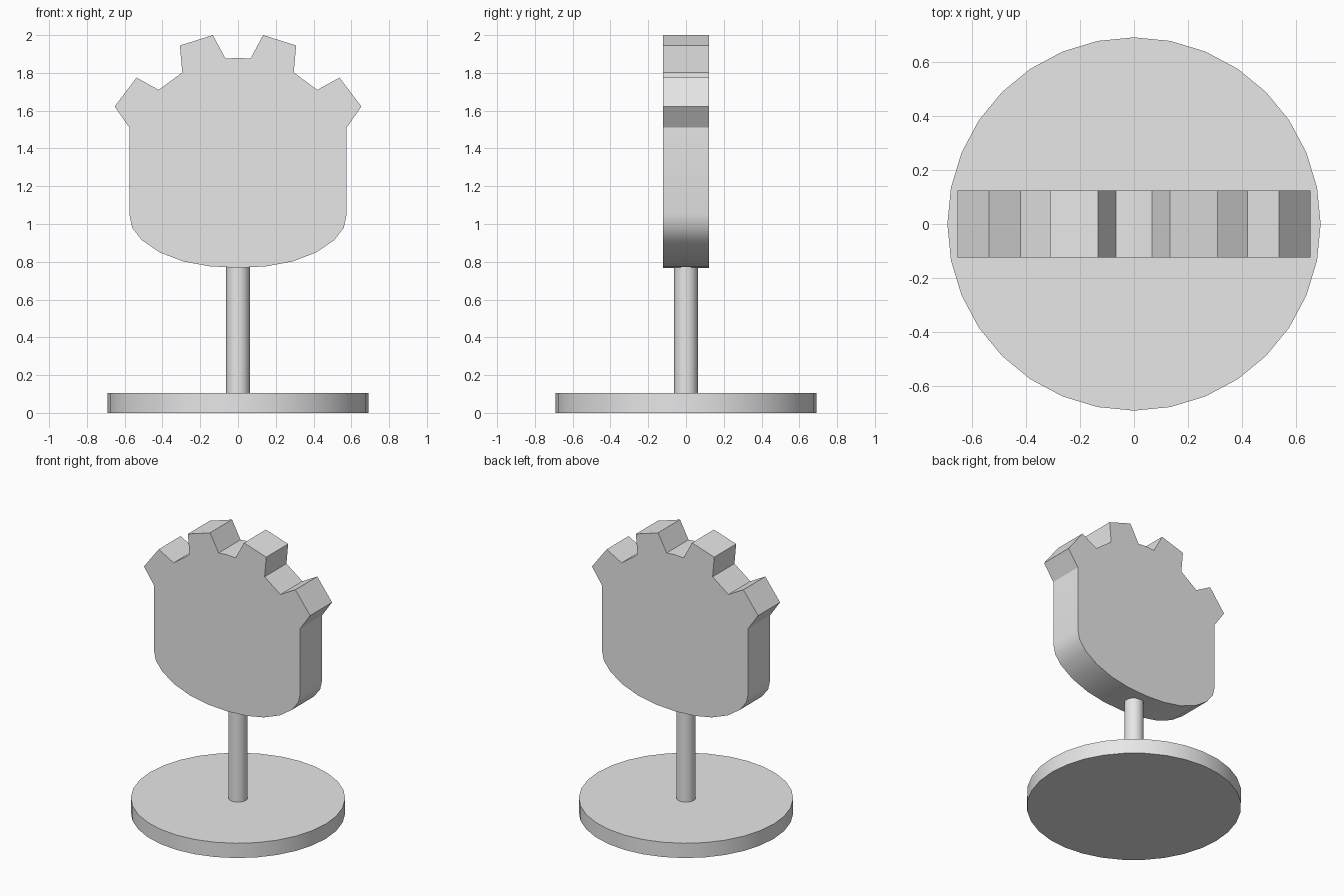
import bpy, bmesh, math

cube = bpy.data.objects.get("Cube")
if cube:
    bpy.data.objects.remove(cube, do_unlink=True)

GREY = (0.8, 0.8, 0.8, 1)
mat = bpy.data.materials.new("light grey")
mat.use_nodes = True
mat.diffuse_color = GREY
mat.node_tree.nodes["Principled BSDF"].inputs["Base Color"].default_value = GREY


def finish(obj, name):
    """Name, colour and smooth an object, keeping its sharp edges."""
    obj.name = obj.data.name = name
    obj.data.materials.append(mat)
    bpy.ops.object.select_all(action="DESELECT")
    obj.select_set(True)
    bpy.context.view_layer.objects.active = obj
    bpy.ops.object.shade_smooth_by_angle(angle=math.radians(30))


def cylinder(name, radius, z0, z1):
    bpy.ops.mesh.primitive_cylinder_add(
        vertices=32, radius=radius, depth=z1 - z0, location=(0, 0, (z0 + z1) / 2))
    finish(bpy.context.object, name)


# Round base and post
cylinder("base", 0.69, 0, 0.105)
cylinder("post", 0.0625, 0.1, 0.79)

# Notched plate: right half of the outline from bottom to top, then mirrored
half = [(0, 0.768), (0.15, 0.776), (0.29, 0.802), (0.415, 0.85), (0.51, 0.915),
        (0.56, 0.98), (0.575, 1.05), (0.575, 1.51), (0.653, 1.622),
        (0.537, 1.775), (0.42, 1.71), (0.295, 1.802), (0.308, 1.945),
        (0.133, 2.0), (0.066, 1.875), (0, 1.88)]
outline = half + [(-x, z) for x, z in reversed(half[1:-1])]

HALF_DEPTH = 0.123
bm = bmesh.new()
front = bm.faces.new([bm.verts.new((x, -HALF_DEPTH, z)) for x, z in outline])
back = bmesh.ops.extrude_face_region(bm, geom=[front], use_keep_orig=True)
bmesh.ops.translate(bm, vec=(0, 2 * HALF_DEPTH, 0),
                    verts=[g for g in back["geom"] if isinstance(g, bmesh.types.BMVert)])
bmesh.ops.recalc_face_normals(bm, faces=bm.faces)
mesh = bpy.data.meshes.new("plate")
bm.to_mesh(mesh)
bm.free()
plate = bpy.data.objects.new("plate", mesh)
bpy.context.collection.objects.link(plate)
finish(plate, "notched_plate")
